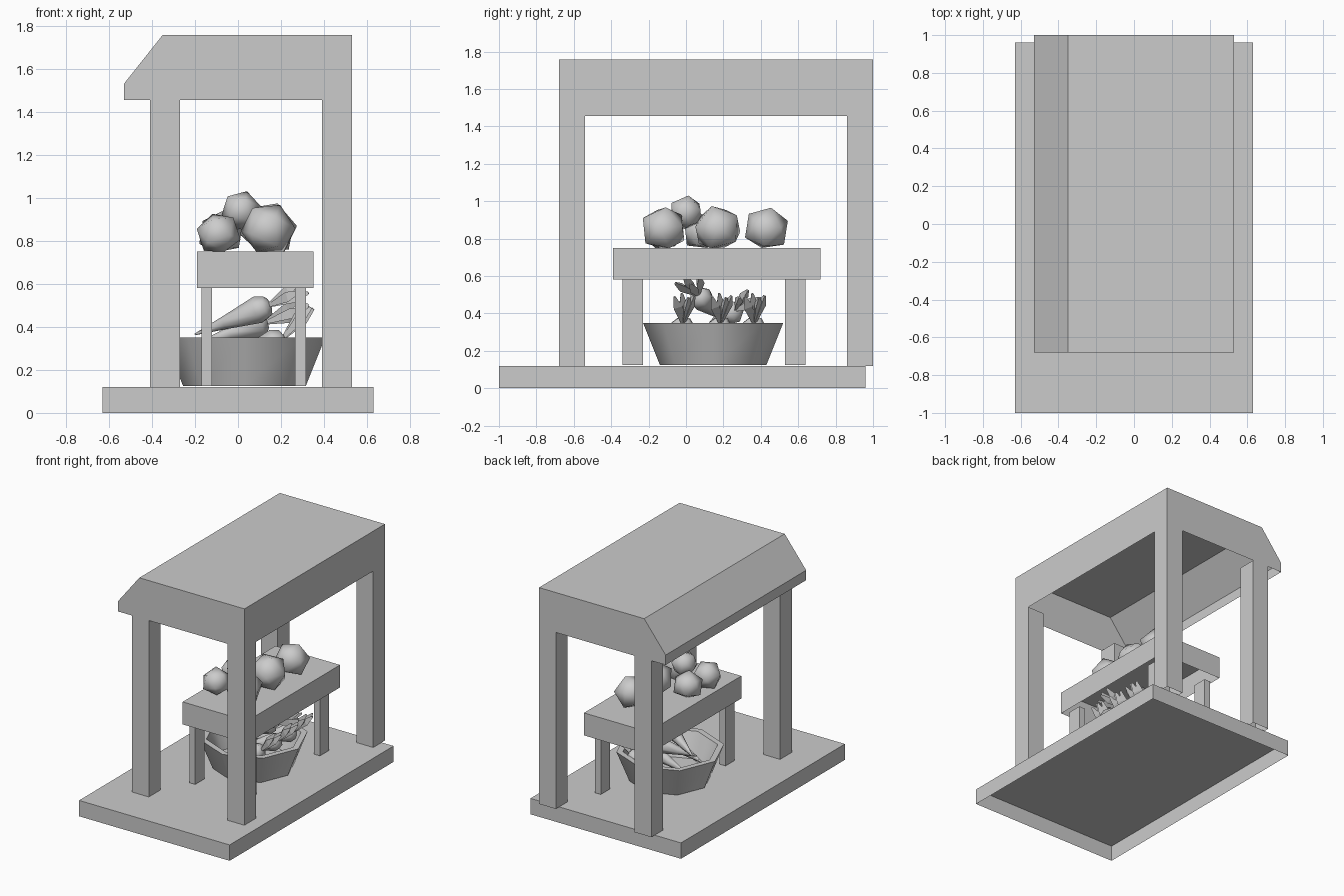
import bpy, bmesh, math, random
from mathutils import Vector, Matrix, Euler

if "Cube" in bpy.data.objects:
    bpy.data.objects.remove(bpy.data.objects["Cube"])

random.seed(4)


def finish(name, bm, smooth=None):
    bmesh.ops.recalc_face_normals(bm, faces=bm.faces)
    me = bpy.data.meshes.new(name)
    bm.to_mesh(me)
    bm.free()
    ob = bpy.data.objects.new(name, me)
    bpy.context.collection.objects.link(ob)
    if smooth is not None:
        me.shade_smooth()
        me.set_sharp_from_angle(angle=math.radians(smooth))
    return ob


def box(name, x, y, z, bottom=True, top=True):
    bm = bmesh.new()
    v = [[bm.verts.new((a, b, c)) for a, b in
          ((x[0], y[0]), (x[1], y[0]), (x[1], y[1]), (x[0], y[1]))] for c in z]
    for i in range(4):
        j = (i + 1) % 4
        bm.faces.new((v[0][i], v[0][j], v[1][j], v[1][i]))
    if bottom:
        bm.faces.new(v[0][::-1])
    if top:
        bm.faces.new(v[1])
    return finish(name, bm)


def lathe(bm, profile, sides, matrix):
    rings = [[bm.verts.new(matrix @ Vector((r * math.cos(2 * math.pi * k / sides),
                                            r * math.sin(2 * math.pi * k / sides), z)))
              for k in range(sides)] for r, z in profile]
    for a, b in zip(rings, rings[1:]):
        for k in range(sides):
            j = (k + 1) % sides
            bm.faces.new((a[k], a[j], b[j], b[k]))
    bm.faces.new(rings[0][::-1])
    bm.faces.new(rings[-1])


def aim(start, direction):
    rot = Vector(direction).to_track_quat('Z', 'Y').to_matrix().to_4x4()
    return Matrix.Translation(start) @ rot


# Platform, open underneath
box("platform", (-.63, .63), (-1, .96), (0, .12), bottom=False)

# Canopy: bevelled profile shell, open underneath
prof = [(-.53, 1.455), (-.53, 1.53), (-.35, 1.757), (.53, 1.757), (.53, 1.455)]
bm = bmesh.new()
front = [bm.verts.new((x, -.68, z)) for x, z in prof]
back = [bm.verts.new((x, 1, z)) for x, z in prof]
for i in range(4):
    bm.faces.new((front[i], front[i + 1], back[i + 1], back[i]))
bm.faces.new(front)
bm.faces.new(back)
finish("canopy", bm)

# Canopy posts
for xn, x in (("left", (-.41, -.27)), ("right", (.39, .53))):
    for yn, y in (("front", (-.68, -.54)), ("back", (.86, 1))):
        box(f"{yn}_{xn}_post", x, y, (.12, 1.455), bottom=False, top=False)

# Display table
box("table_top", (-.19, .35), (-.39, .72), (.58, .75), bottom=False)
for xn, x in (("left", (-.17, -.12)), ("right", (.265, .315))):
    for yn, y in (("front", (-.34, -.23)), ("back", (.53, .64))):
        box(f"{yn}_{xn}_table_leg", x, y, (.125, .58), bottom=False, top=False)

# Eight-sided basket
bm = bmesh.new()
lathe(bm, [(.285, .125), (.375, .35), (.33, .35), (.26, .17)], 8,
      Matrix.Translation((.03, .145, 0)))
finish("basket", bm, 50)

# Faceted produce on the table
for i, (x, y, z, r) in enumerate([(.14, -.12, .85, .13), (.14, .17, .85, .135),
                                  (.15, .43, .85, .125), (-.09, -.13, .83, .105),
                                  (-.08, .09, .83, .11), (.015, 0, .94, .095)]):
    bm = bmesh.new()
    bmesh.ops.create_icosphere(bm, subdivisions=1, radius=r)
    rot = Euler([random.uniform(0, 6) for _ in range(3)]).to_matrix().to_4x4()
    bm.transform(Matrix.Translation((x, y, z)) @ rot)
    for v in bm.verts:
        v.co.z = max(v.co.z, .75)
    finish(f"fruit_{i + 1}", bm, 180)

# Carrots given as tip and head positions, each with a fan of leaves
carrots = [((-.12, -.03, .21), (.22, -.015, .345)), ((-.12, .17, .21), (.22, .185, .345)),
           ((-.12, .36, .21), (.22, .365, .345)), ((-.2, .2, .365), (.15, .06, .50)),
           ((-.17, .11, .33), (.13, .27, .42))]
for i, (tip, head) in enumerate(carrots):
    tip, head = Vector(tip), Vector(head)
    d = head - tip
    n = d.length
    bm = bmesh.new()
    lathe(bm, [(.004, 0), (.032, .4 * n), (.066, .85 * n), (.05, .96 * n), (.015, n)],
          7, aim(tip, d))
    finish(f"carrot_{i + 1}", bm, 60)
    d.normalize()
    bm = bmesh.new()
    lift = .65 if i < 3 else .05
    for side, up in ((-.35, .1), (-.1, .35), (.15, .0), (.38, .2)):
        leaf = (d + Vector((0, side, lift + up - .1))).normalized()
        lathe(bm, [(.006, 0), (.028, .14), (.008, .21)], 3, aim(head - d * .02, leaf))
    finish(f"carrot_leaves_{i + 1}", bm)
